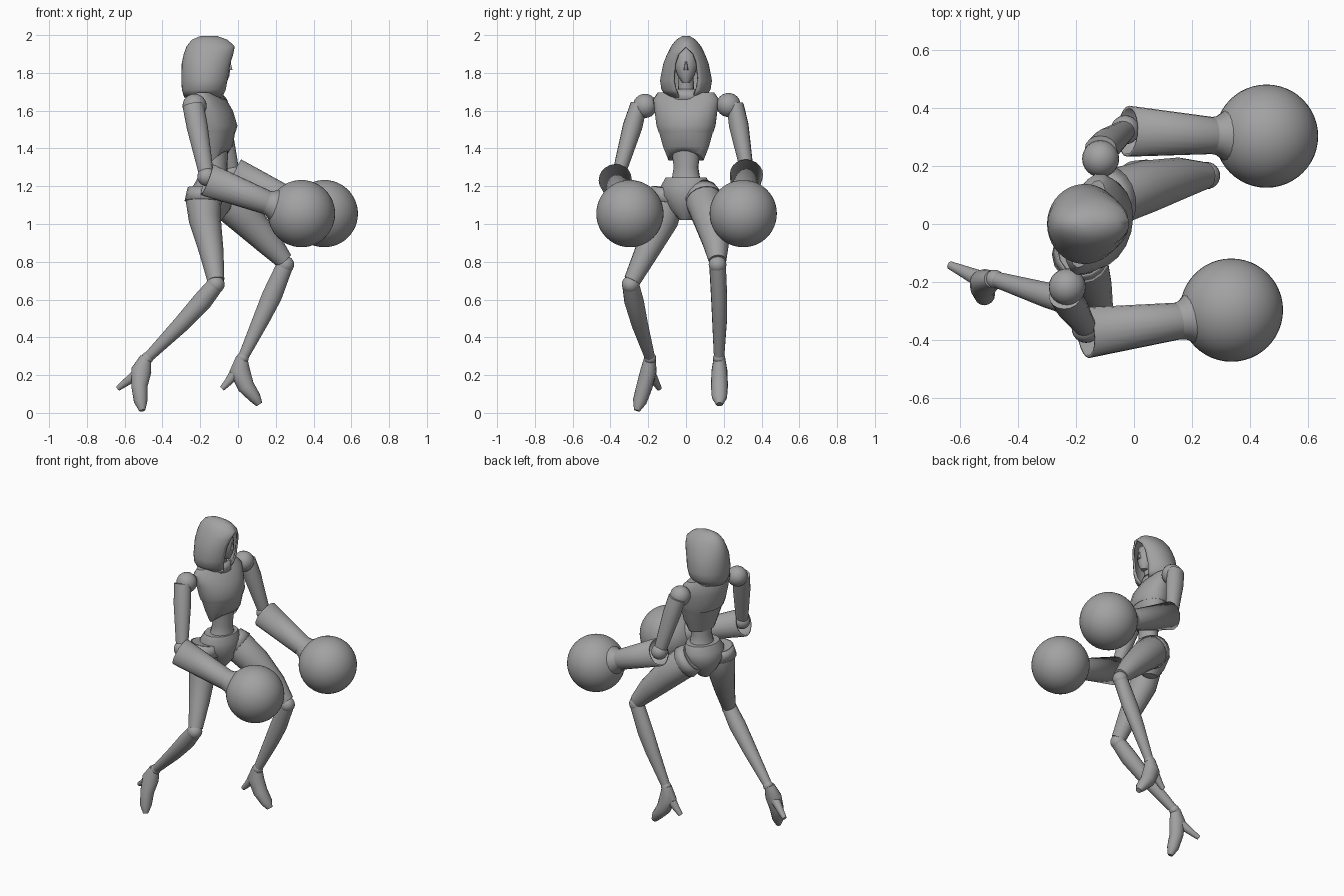
import bpy, bmesh, math
from mathutils import Vector

cube = bpy.data.objects.get("Cube")
if cube:
    bpy.data.objects.remove(cube, do_unlink=True)

GREY = (0.36, 0.36, 0.36, 1)
mat = bpy.data.materials.new("plain grey")
mat.use_nodes = True
mat.diffuse_color = GREY
mat.node_tree.nodes["Principled BSDF"].inputs["Base Color"].default_value = GREY

UP = Vector((0, 0, 1))
SIDE = Vector((0, 1, 0))
CHEST_SIDE = Vector((0.25, 0.97, 0))   # shoulders are turned a little
HIP_SIDE = Vector((0.3, 0.95, 0))


def finish(name, bm, shell=0, angle=40):
    bmesh.ops.recalc_face_normals(bm, faces=bm.faces)
    me = bpy.data.meshes.new(name)
    bm.to_mesh(me)
    bm.free()
    me.materials.append(mat)
    ob = bpy.data.objects.new(name, me)
    bpy.context.collection.objects.link(ob)
    if shell:
        mod = ob.modifiers.new("thickness", "SOLIDIFY")
        mod.thickness = shell
        mod.offset = -1
    bpy.ops.object.select_all(action="DESELECT")
    ob.select_set(True)
    bpy.context.view_layer.objects.active = ob
    bpy.ops.object.shade_smooth_by_angle(angle=math.radians(angle))
    return ob


def skin(bm, rings, closed=True):
    n = len(rings[0])
    for a, b in zip(rings, rings[1:]):
        for i in range(n if closed else n - 1):
            j = (i + 1) % n
            bm.faces.new((a[i], a[j], b[j], b[i]))


def loft(name, stations, side=SIDE, flat=False, sides=16, caps=(True, True), shell=0, shift=None):
    """Elliptical rings along a path; a station is x, y, z, radius, optional second radius."""
    bm = bmesh.new()
    pts = [Vector(s[:3]) for s in stations]
    rings = []
    for k, s in enumerate(stations):
        t = UP if flat else (pts[min(k + 1, len(pts) - 1)] - pts[max(k - 1, 0)]).normalized()
        u = (side - t * side.dot(t)).normalized()
        v = t.cross(u)
        ring = []
        for i in range(sides):
            a = math.tau * i / sides
            p = pts[k] + u * s[3] * math.cos(a) + v * s[-1] * math.sin(a)
            if shift:
                p.z += shift(k, a)
            ring.append(bm.verts.new(p))
        rings.append(ring)
    skin(bm, rings)
    for ring, cap in zip((rings[0], rings[-1]), caps):
        if cap:
            bm.faces.new(ring)
    return finish(name, bm, shell)


def ball(name, centre, r, seg=24):
    bm = bmesh.new()
    bmesh.ops.create_uvsphere(bm, u_segments=seg, v_segments=seg // 2, radius=r)
    bmesh.ops.translate(bm, verts=bm.verts, vec=centre)
    return finish(name, bm)


# Hood: open arcs that close above the brow (z, centre, depth, width, opening half-angle)
bm = bmesh.new()
rings = []
for z, c, d, w, gap in [(1.67, -.18, .105, .10, .4), (1.71, -.175, .122, .13, .45),
                        (1.76, -.17, .13, .138, .5), (1.85, -.16, .138, .12, .52),
                        (1.9, -.15, .137, .10, .42), (1.94, -.145, .128, .08, 0),
                        (1.975, -.15, .095, .052, 0), (1.995, -.155, .045, .02, 0)]:
    arc = [gap + (math.tau - 2 * gap) * i / 32 for i in range(33)]
    rings.append([bm.verts.new((c + d * math.cos(a), w * math.sin(a), z)) for a in arc])
skin(bm, rings, closed=False)
bm.faces.new(rings[-1][:-1])
bmesh.ops.remove_doubles(bm, verts=bm.verts, dist=0.0005)
finish("hood", bm, shell=0.012, angle=50)

# Face, nose and neck
loft("face", [(-.085, 0, 1.75, .02, .025), (-.1, 0, 1.785, .045, .055), (-.105, 0, 1.84, .064, .064),
              (-.11, 0, 1.9, .055, .06), (-.12, 0, 1.935, .02, .03)], flat=True)
loft("nose", [(-.045, 0, 1.815, .013, .018), (-.045, 0, 1.86, .005, .006)], flat=True, sides=6)
loft("neck", [(-.15, 0, 1.64, .06), (-.14, 0, 1.7, .042), (-.12, 0, 1.82, .04)], flat=True)
loft("collar", [(-.145, 0, 1.66, .105, .075), (-.155, 0, 1.715, .07, .065)], CHEST_SIDE,
     flat=True, caps=(False, False), shell=.01)

# Torso: upper chest over a rib plate whose hem rises at the middle of the front
loft("chest", [(-.122, 0, 1.485, .148, .106), (-.122, 0, 1.52, .16, .116), (-.137, 0, 1.6, .172, .105),
               (-.152, 0, 1.66, .18, .08), (-.158, 0, 1.695, .155, .05)], CHEST_SIDE, True, 20)
loft("rib_plate", [(-.112, 0, 1.335, .095, .066), (-.114, 0, 1.41, .125, .083),
                   (-.12, 0, 1.5, .15, .104)], CHEST_SIDE, True, 20,
     shift=lambda k, a: .06 * max(0, -math.sin(a)) if k == 0 else 0)
loft("waist", [(-.12, 0, 1.2, .1, .08), (-.118, 0, 1.25, .075, .065), (-.115, 0, 1.3, .066, .058),
               (-.113, 0, 1.4, .08, .06)], HIP_SIDE, True)
loft("pelvis", [(-.13, 0, 1.02, .03, .045), (-.13, 0, 1.08, .09, .09), (-.135, 0, 1.15, .135, .112),
                (-.13, 0, 1.2, .138, .105), (-.125, 0, 1.245, .112, .085)], HIP_SIDE, True)

# Arms: shoulder, upper arm, open sleeve, round glove
arms = {
    "right": ((-.23, -.217, 1.625), (-.238, -.25, 1.63), (-.165, -.36, 1.25),
              (-.165, -.375, 1.235), (.15, -.335, 1.115), (.336, -.297, 1.055)),
    "left": ((-.115, .225, 1.63), (-.115, .26, 1.63), (-.03, .325, 1.27),
             (-.02, .32, 1.262), (.27, .305, 1.13), (.457, .303, 1.055)),
}
for tag, (shoulder, top, elbow, cuff, wrist, hand) in arms.items():
    ball(tag + "_shoulder", shoulder, .064)
    mid = Vector(top).lerp(Vector(elbow), .3)
    loft(tag + "_upper_arm", [(*top, .045, .056), (*mid, .052, .056), (*elbow, .034, .038)])
    ball(tag + "_elbow", elbow, .05)
    loft(tag + "_sleeve", [(*cuff, .088), (*wrist, .064)], sides=20, caps=(False, True), shell=.01)
    reach = Vector(hand) - Vector(wrist)
    steps = [(Vector(wrist) + reach * f, r) for f, r in ((-.05, .062), (.1, .068), (.26, .09), (.5, .1))]
    loft(tag + "_glove_cuff", [(*p, r) for p, r in steps], sides=20)
    ball(tag + "_glove", hand, .178, 48)

# Legs: thigh, shorts leg, shin, joints, heeled shoe
legs = {
    "right": {
        "thigh": [(-.18, -.095, 1.19, .08), (-.182, -.105, 1.12, .094), (-.175, -.125, 1.02, .085),
                  (-.14, -.21, .85, .064), (-.117, -.285, .7, .045)],
        "shin": [(-.118, -.293, .68, .045), (-.19, -.275, .59, .052), (-.3, -.245, .47, .044),
                 (-.48, -.19, .29, .027)],
        "shoe": [(-.488, -.19, .295, .03), (-.512, -.198, .225, .043, .054), (-.522, -.22, .14, .043),
                 (-.515, -.245, .06, .037, .036), (-.507, -.26, .012, .016)],
        "heel": [(-.53, -.19, .21, .03), (-.595, -.16, .16, .02), (-.635, -.142, .13, .014)],
    },
    "left": {
        "thigh": [(-.11, .08, 1.16, .085), (-.06, .095, 1.12, .098), (.04, .128, 1.03, .092),
                  (.16, .158, .905, .072), (.245, .167, .805, .047)],
        "shin": [(.25, .167, .785, .044), (.18, .175, .62, .043, .053), (.125, .178, .5, .04, .045),
                 (.025, .175, .29, .027)],
        "shoe": [(.02, .177, .295, .03), (.008, .177, .225, .042, .055), (.042, .177, .14, .045),
                 (.09, .177, .08, .04, .032), (.113, .177, .045, .018)],
        "heel": [(-.015, .177, .21, .03), (-.055, .177, .16, .02), (-.085, .177, .128, .014)],
    },
}
for tag, parts in legs.items():
    for part, stations in parts.items():
        loft(f"{tag}_{part}", stations)
    hem = [(*s[:3], s[3] + .007) for s in parts["thigh"][:2]]
    loft(tag + "_shorts_leg", hem, caps=(False, False), shell=.006)
    ball(tag + "_knee", parts["shin"][0][:3], .047)
    ball(tag + "_ankle", parts["shin"][-1][:3], .032)
